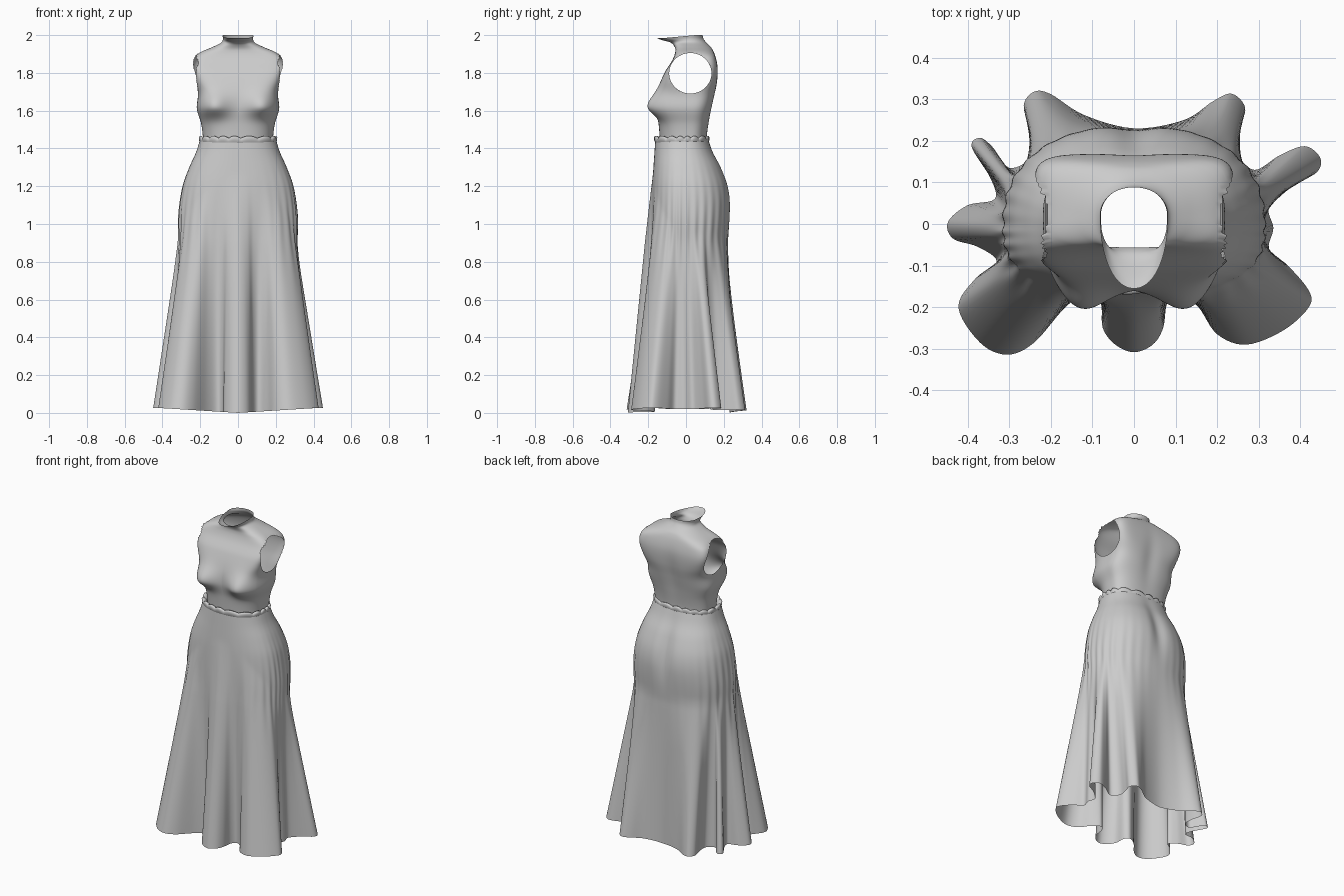
import bpy, bmesh, math
from mathutils import Vector

if "Cube" in bpy.data.objects:
    bpy.data.objects.remove(bpy.data.objects["Cube"])

fabric = bpy.data.materials.new("grey fabric")
fabric.diffuse_color = (0.6, 0.6, 0.6, 1)
fabric.use_nodes = True
fabric.node_tree.nodes["Principled BSDF"].inputs["Base Color"].default_value = fabric.diffuse_color


def curve(table, z):
    """Smooth interpolation of (z, value) pairs listed by rising z."""
    if z <= table[0][0]:
        return table[0][1]
    if z >= table[-1][0]:
        return table[-1][1]
    i = max(k for k in range(len(table) - 1) if table[k][0] <= z)

    def slope(k):
        a, b = table[max(k - 1, 0)], table[min(k + 1, len(table) - 1)]
        return (b[1] - a[1]) / (b[0] - a[0])
    (z0, v0), (z1, v1) = table[i], table[i + 1]
    h = z1 - z0
    t = (z - z0) / h
    return (v0 * (2*t**3 - 3*t*t + 1) + v1 * (3*t*t - 2*t**3)
            + h * (slope(i) * (t**3 - 2*t*t + t) + slope(i + 1) * (t**3 - t*t)))


def section(a, hx, front, back, yc, n):
    """Point at angle a on a rounded-box section with its own front and back depth."""
    c, s = math.cos(a), math.sin(a)
    r = (abs(c)**n + abs(s)**n) ** (-1 / n)
    return hx * r * c, yc + r * s * ((back - yc) if s > 0 else (yc - front))


def gauss(v, w):
    return math.exp(-(v / w) ** 2)


def loft(name, rows, edit=None):
    """Join closed rings of points into an open, smooth cloth surface."""
    bm = bmesh.new()
    rings = [[bm.verts.new(p) for p in row] for row in rows]
    n = len(rings[0])
    for lo, hi in zip(rings, rings[1:]):
        for i in range(n):
            j = (i + 1) % n
            bm.faces.new((lo[i], lo[j], hi[j], hi[i]))
    if edit:
        edit(bm)
    me = bpy.data.meshes.new(name)
    bm.to_mesh(me)
    bm.free()
    me.materials.append(fabric)
    ob = bpy.data.objects.new(name, me)
    bpy.context.collection.objects.link(ob)
    for p in me.polygons:
        p.use_smooth = True
    return ob


# ---- bodice: half width, front depth, back depth and squareness by height
B_X = [(1.40, .185), (1.45, .185), (1.53, .195), (1.61, .218), (1.69, .212), (1.76, .226),
       (1.83, .242), (1.88, .232), (1.91, .198), (1.937, .135), (1.96, .09), (1.98, .08), (2.0, .082)]
B_F = [(1.40, -.135), (1.53, -.145), (1.62, -.157), (1.70, -.150), (1.80, -.114), (1.87, -.071),
       (1.92, -.056), (1.95, -.068), (1.97, -.092), (1.985, -.132), (2.0, -.155)]
B_B = [(1.40, .11), (1.47, .112), (1.57, .128), (1.66, .147), (1.74, .163), (1.82, .168),
       (1.88, .158), (1.93, .137), (1.96, .108), (1.98, .093), (2.0, .088)]
B_N = [(1.40, 2.4), (1.6, 2.8), (1.70, 3.6), (1.80, 6), (1.88, 6), (1.91, 4), (1.935, 2.6),
       (1.97, 2.0), (2.0, 2.1)]


def bodice_ring(z, n=240):
    ring = []
    for i in range(n):
        x, y = section(2 * math.pi * i / n, curve(B_X, z), curve(B_F, z), curve(B_B, z),
                       .02, curve(B_N, z))
        if y < .02:                                   # bust
            up = .075 if z > 1.62 else .053
            y -= .06 * gauss(abs(x) - .133, .08) * gauss(z - 1.62, up) * min(1, (.02 - y) / .1)
        else:                                         # spine hollow
            y -= .008 * gauss(x, .05) * gauss(z - 1.68, .15)
        lip = max(0, (z - 1.95) / .05) * max(0, min(1, (.05 - y) / .15))
        ring.append((x, y, z - .014 * lip))
    return ring


def cut_armholes(bm):
    """Remove the armhole faces and pull the rims onto clean ovals."""
    def where(p):
        return (p.y - .023) / .112, (p.z - 1.798) / .107
    bmesh.ops.delete(bm, geom=[f for f in bm.faces
                     if abs(f.calc_center_median().x) > .15
                     and math.hypot(*where(f.calc_center_median())) < 1], context='FACES')
    for v in bm.verts:
        if v.is_boundary and 1.6 < v.co.z < 1.95 and abs(v.co.x) > .1:
            u, w = where(v.co)
            d = math.hypot(u, w)
            v.co.y, v.co.z = .023 + .112 * u / d, 1.798 + .107 * w / d


heights = [1.40 + .01 * i for i in range(50)] + [1.90 + .004 * i for i in range(26)]
loft("bodice", [bodice_ring(z) for z in heights], cut_armholes)

# ---- skirt: hip shape by height
S_X = [(.9, .312), (1.05, .314), (1.2, .293), (1.3, .258), (1.38, .222), (1.45, .2)]
S_F = [(.9, -.185), (1.2, -.178), (1.38, -.167), (1.45, -.162)]
S_B = [(.9, .222), (1.1, .236), (1.2, .225), (1.3, .188), (1.38, .145), (1.45, .118)]

# hem outline with its deep folds, anticlockwise from the front middle
HEM = [(0, -.308), (.045, -.29), (.07, -.25), (.08, -.19), (.11, -.165), (.155, -.2), (.2, -.265),
       (.27, -.29), (.36, -.255), (.42, -.2), (.42, -.16), (.37, -.1), (.325, -.06), (.335, -.01),
       (.325, .04), (.38, .09), (.44, .125), (.447, .16), (.41, .187), (.35, .165), (.29, .13),
       (.25, .17), (.255, .23), (.267, .28), (.235, .313), (.19, .295), (.12, .25), (0, .23),
       (-.12, .262), (-.2, .312), (-.24, .318), (-.265, .285), (-.25, .22), (-.25, .16),
       (-.30, .135), (-.34, .185), (-.37, .207), (-.39, .185), (-.345, .11), (-.335, .06),
       (-.40, .045), (-.447, .005), (-.435, -.035), (-.375, -.055), (-.33, -.09), (-.38, -.13),
       (-.422, -.2), (-.37, -.285), (-.305, -.314), (-.24, -.285), (-.165, -.2), (-.11, -.165),
       (-.08, -.19), (-.075, -.25), (-.045, -.29)]
STEP = 6
hem = []
for i in range(len(HEM)):
    p0, p1, p2, p3 = (Vector(HEM[(i + k) % len(HEM)]) for k in (-1, 0, 1, 2))
    for s in range(STEP):
        t = s / STEP
        hem.append(.5 * (2*p1 + (p2 - p0)*t + (2*p0 - 5*p1 + 4*p2 - p3)*t*t
                         + (3*p1 - p0 - 3*p2 + p3)*t**3))
N = len(hem)

# evened-out direction of every fold line, so that folds run up into the hips
raw = [math.atan2(hem[0].y, hem[0].x)]
for p in hem[1:]:
    a = math.atan2(p.y, p.x)
    while a < raw[-1] - math.pi:
        a += 2 * math.pi
    raw.append(a)
W = 14
angles = sorted(sum(raw[(i + k) % N] + 2 * math.pi * ((i + k) // N) for k in range(-W, W + 1))
                / (2 * W + 1) for i in range(N))


def gather(a):
    """Draw the front folds together towards the middle of the waist."""
    d = (a + math.pi / 2 + math.pi) % (2 * math.pi) - math.pi
    return a - .55 * d * gauss(d, .7)


angles = [gather(a) for a in angles]


def skirt_ring(t):
    ring = []
    for a, h in zip(angles, hem):
        foot = .025 * min(1, abs(h.x) / .4)
        z = foot + (1.45 - foot) * t
        x, y = section(a, curve(S_X, z), curve(S_F, z), curve(S_B, z), -.01, 2.4)
        if y > 0:                                     # seat
            y -= .02 * gauss(x, .045) * gauss(z - 1.2, .16)
        # gathers hanging from the waist and hips
        k = 1 + .010 * math.sin(34 * a) * gauss(z - .95, .22) * abs(math.cos(a))
        front = max(0, -math.sin(a))
        start = .96 + .32 * front ** 2
        f = max(0, (start - z) / (start - foot))
        f = f * f / (f + .05) * 1.05
        ring.append((x * k * (1 - f) + h.x * f, y * k * (1 - f) + h.y * f, z))
    return ring


loft("skirt", [skirt_ring(i / 72) for i in range(73)])


# ---- gathered waistband frill
def frill_ring(off, z, wave, n=240):
    ring = []
    for i in range(n):
        a = 2 * math.pi * i / n
        puff = abs(math.sin(9 * a + .9 * math.sin(3 * a)))
        x, y = section(a, .196 + off, -.158 - off, .114 + off, -.01, 2.4)
        ring.append((x * (1 + .025 * wave * puff), y * (1 + .025 * wave * puff), z + .012 * wave * puff))
    return ring


loft("waist_frill", [frill_ring(*r) for r in
                     [(-.002, 1.418, 0), (.004, 1.426, .2), (.008, 1.437, .6), (.008, 1.447, .9),
                      (.004, 1.454, 1), (-.004, 1.455, .9), (-.014, 1.448, .4), (-.02, 1.435, 0)]])
